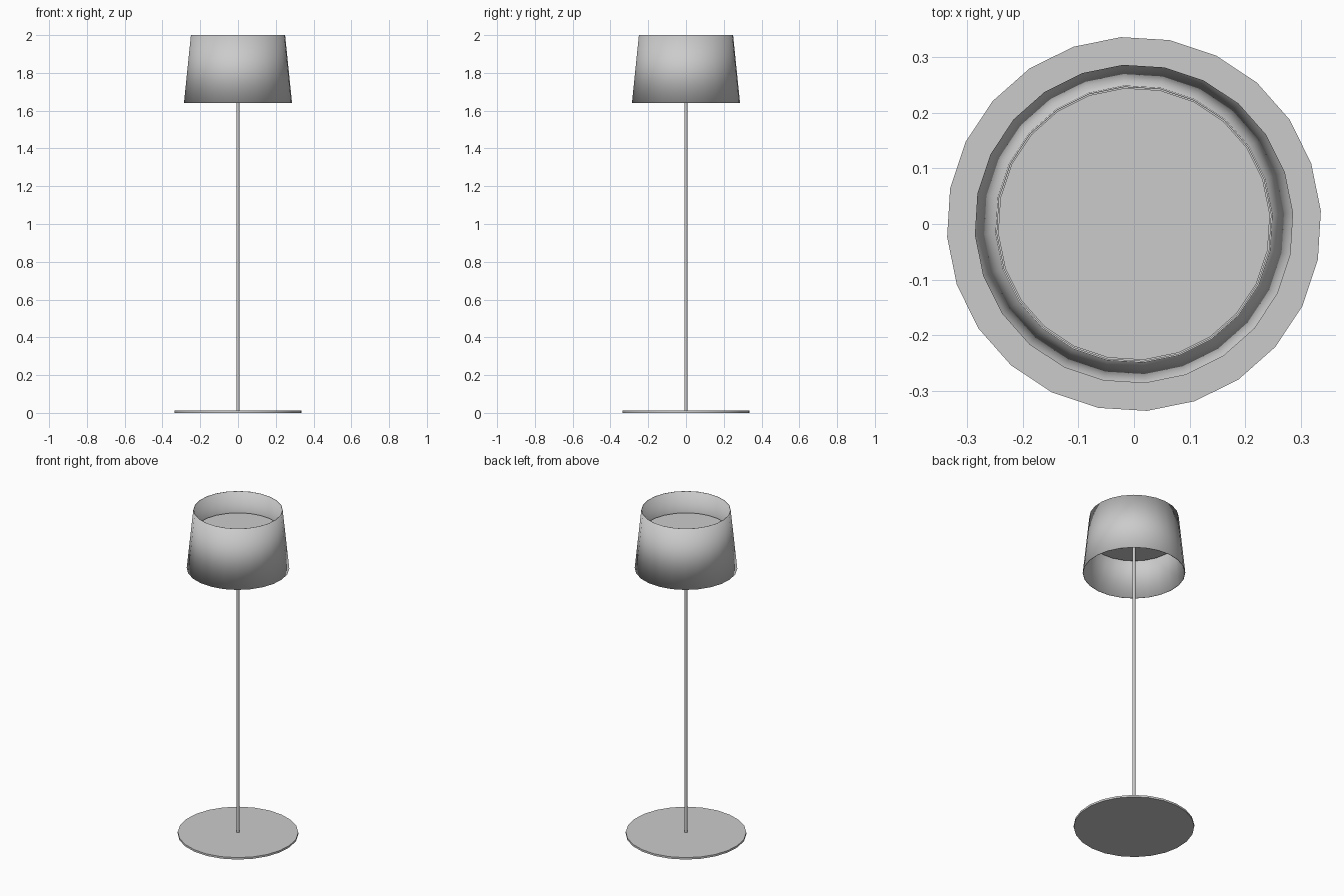
import bpy
import math

SIDES = 24
TURN = math.radians(4)   # small twist of the facets about the upright axis

cube = bpy.data.objects.get("Cube")
if cube:
    bpy.data.objects.remove(cube, do_unlink=True)

grey = bpy.data.materials.new("light_grey")
grey.use_nodes = True
grey.diffuse_color = (0.6, 0.6, 0.6, 1)
grey.node_tree.nodes["Principled BSDF"].inputs["Base Color"].default_value = (0.6, 0.6, 0.6, 1)


def round_part(name, r_low, r_high, z_low, z_high, sides=SIDES, fill="NGON"):
    """Upright cylinder or cone section between two heights."""
    bpy.ops.mesh.primitive_cone_add(
        vertices=sides, radius1=r_low, radius2=r_high, depth=z_high - z_low,
        end_fill_type=fill, location=(0, 0, (z_low + z_high) / 2),
        rotation=(0, 0, TURN))
    part = bpy.context.object
    part.name = name
    part.data.materials.append(grey)
    bpy.ops.object.shade_smooth_by_angle(angle=math.radians(35))
    return part


# Flat foot and thin stem
round_part("base_plate", 0.337, 0.337, 0, 0.012)
round_part("stem", 0.008, 0.008, 0.012, 1.86, sides=12)

# Diffuser disc set inside the shade
round_part("diffuser", 0.245, 0.245, 1.858, 1.868)

# Open tapered shade with a thin wall
shade = round_part("shade", 0.287, 0.25, 1.64, 2.0, fill="NOTHING")
wall = shade.modifiers.new("wall", "SOLIDIFY")
wall.thickness = 0.003
wall.offset = -1
